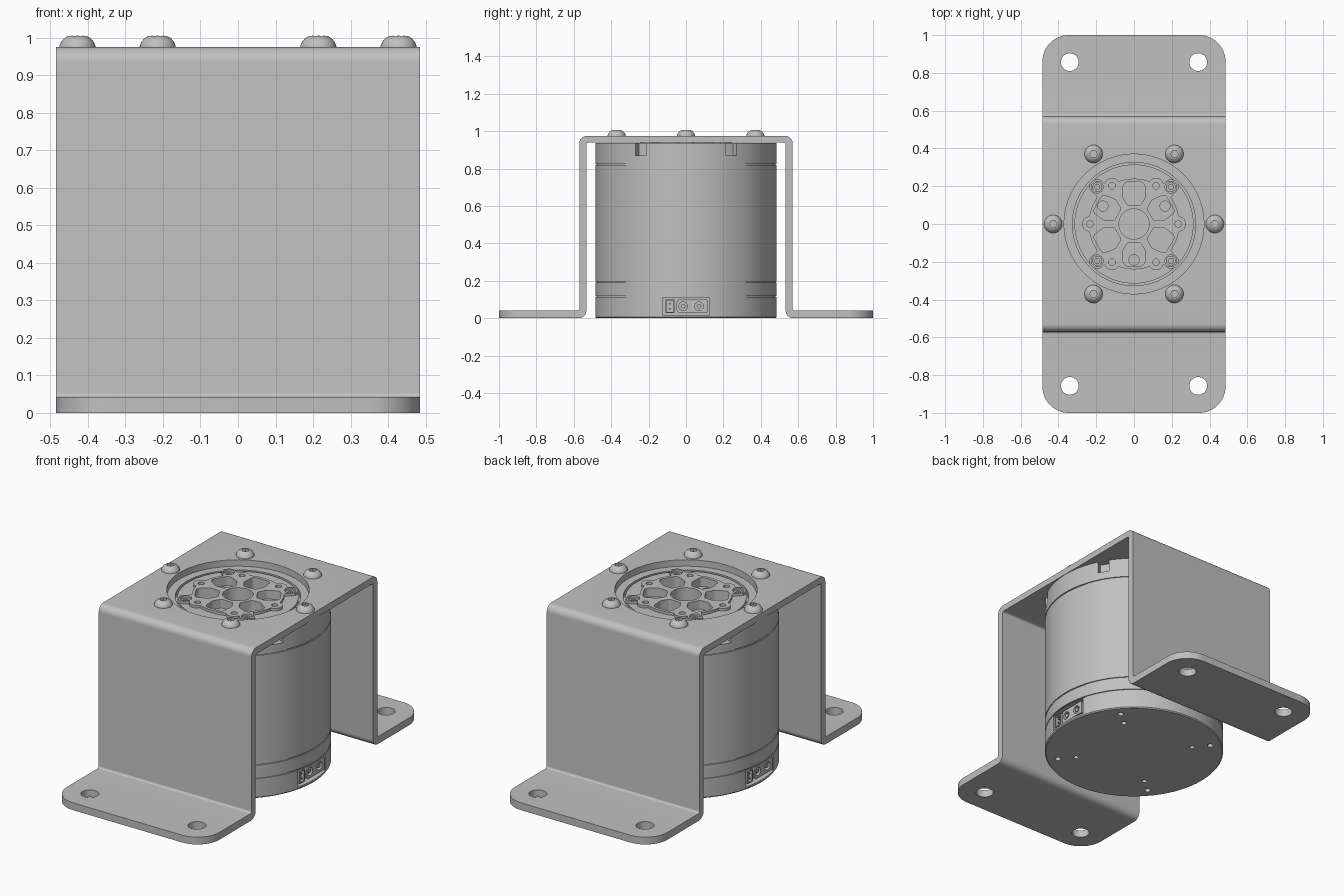
import bpy, bmesh
from math import sin, cos, tan, pi, radians, sqrt
from mathutils import Matrix, Vector

cube = bpy.data.objects.get("Cube")
if cube:
    bpy.data.objects.remove(cube, do_unlink=True)

GREY = (0.53, 0.53, 0.53, 1)
metal = bpy.data.materials.new("plain_grey")
metal.use_nodes = True
metal.diffuse_color = GREY
metal.node_tree.nodes["Principled BSDF"].inputs["Base Color"].default_value = GREY
SIDEWAYS = Matrix(((0, 0, 1, 0), (1, 0, 0, 0), (0, 1, 0, 0), (0, 0, 0, 1)))


def make(name, bm):
    bmesh.ops.remove_doubles(bm, verts=bm.verts, dist=1e-5)
    bmesh.ops.recalc_face_normals(bm, faces=bm.faces)
    mesh = bpy.data.meshes.new(name)
    bm.to_mesh(mesh)
    bm.free()
    mesh.materials.append(metal)
    ob = bpy.data.objects.new(name, mesh)
    bpy.context.collection.objects.link(ob)
    return ob


def prism(name, outline, low, high, matrix=None):
    bm = bmesh.new()
    face = bm.faces.new([bm.verts.new((p[0], p[1], low)) for p in outline])
    side = bmesh.ops.extrude_face_region(bm, geom=[face])
    verts = [g for g in side["geom"] if isinstance(g, bmesh.types.BMVert)]
    bmesh.ops.translate(bm, verts=verts, vec=(0, 0, high - low))
    if matrix:
        bm.transform(matrix)
    return make(name, bm)


def lathe(name, profile, n=128):
    bm = bmesh.new()
    rings = [[bm.verts.new((r * cos(2 * pi * i / n), r * sin(2 * pi * i / n), z))
              for i in range(n if r else 1)] for r, z in profile]
    for a, b in zip(rings, rings[1:]):
        for i in range(n):
            j = (i + 1) % n
            loop = [a[i % len(a)], a[j % len(a)], b[j % len(b)], b[i % len(b)]]
            bm.faces.new(list(dict.fromkeys(loop)))
    return make(name, bm)


def circle(x, y, r, n=32):
    return [(x + r * cos(2 * pi * i / n), y + r * sin(2 * pi * i / n)) for i in range(n)]


def polar(r, degrees):
    return r * cos(radians(degrees)), r * sin(radians(degrees))


def box(x, y):
    return [(x[0], y[0]), (x[1], y[0]), (x[1], y[1]), (x[0], y[1])]


def rounded(points, steps=8):
    """Outline with filleted corners from (x, y, radius) points."""
    out = []
    for i, (x, y, r) in enumerate(points):
        p = Vector((x, y))
        if not r:
            out.append(p)
            continue
        u = (Vector(points[i - 1][:2]) - p).normalized()
        v = (Vector(points[(i + 1) % len(points)][:2]) - p).normalized()
        half = u.angle(v) / 2
        c = p + (u + v).normalized() * r / sin(half)
        a, b = p + u * r / tan(half) - c, p + v * r / tan(half) - c
        sweep = a.angle(b)
        for k in range(steps + 1):
            s = k / steps * sweep
            out.append(c + (a * sin(sweep - s) + b * sin(s)) / sin(sweep))
    return out


def cut(targets, cutter, operation='DIFFERENCE'):
    for ob in targets:
        mod = ob.modifiers.new("cut", 'BOOLEAN')
        mod.operation, mod.solver, mod.object = operation, 'EXACT', cutter
        bpy.context.view_layer.objects.active = ob
        bpy.ops.object.modifier_apply(modifier=mod.name)
    bpy.data.objects.remove(cutter, do_unlink=True)


# Bent sheet bracket
half = [(-1.05, 0, 0), (-0.533, 0, 0.04), (-0.533, 0.938, 0.012)]
upper = [(0.57, 0.975, 0.04), (0.57, 0.042, 0.012), (1.05, 0.042, 0)]
mirror = lambda pts: [(-y, z, r) for y, z, r in reversed(pts)]
section = half + mirror(half) + upper[::-1] + mirror(upper)[::-1]
bracket = prism("bracket", rounded(section), -0.6, 0.6, SIDEWAYS)
plan = rounded([(x, y, 0.14) for x, y in box((-0.485, 0.485), (-1, 1))], 16)
cut([bracket], prism("plan_cutter", plan, -0.1, 1.1), 'INTERSECT')
cut([bracket], prism("opening_cutter", circle(0, 0, 0.37, 128), 0.8, 1.1))
for x in (-0.34, 0.34):
    for y in (-0.857, 0.857):
        cut([bracket], prism("hole_cutter", circle(x, y, 0.047), -0.1, 0.2))

# Motor body with seams and the ring gap around the rotor
R = 0.484
profile = [(0, 0), (R - 0.005, 0), (R, 0.006)]
for z in (0.115, 0.193, 0.822):
    profile += [(R, z - 0.003), (R - 0.006, z - 0.003), (R - 0.006, z + 0.003), (R, z + 0.003)]
profile += [(R, 0.937), (0.326, 0.937), (0.326, 0.91), (0.315, 0.91), (0.315, 0.935), (0, 0.935)]
motor = lathe("motor_body", profile)

# Notches in the upper rim
for k in range(6):
    turn = Matrix.Rotation(radians(30 + 60 * k), 4, 'Z')
    cut([motor], prism("notch_cutter", box((0.445, 0.6), (-0.032, 0.032)), 0.87, 1, turn))

# Mounting holes in the base
for k in range(4):
    for r, size in ((0.32, 0.014), (0.42, 0.016)):
        x, y = polar(r, 40 + 90 * k)
        cut([motor], prism("base_hole_cutter", circle(x, y, size, 20), -0.1, 0.04))

# Lobed hub on the rotor
bosses = [(0.233, 60 * k, 0.042) for k in range(6)] + [(0.276, 45 + 90 * k, 0.042) for k in range(4)]


def hub_radius(degrees):
    best = 0.24
    for d, angle, r in bosses:
        off = radians(degrees - angle)
        inside = r * r - (d * sin(off)) ** 2
        if inside > 0 and cos(off) > 0:
            best = max(best, d * cos(off) + sqrt(inside))
    return best


hub = prism("rotor_hub", [polar(hub_radius(a), a) for a in range(0, 360, 2)], 0.925, 0.95)
both = [motor, hub]

# Centre bore and six windows, every second one shallow with a round hole
cut(both, prism("bore_cutter", circle(0, 0, 0.08, 48), 0.8, 1))
side = [(0.1, 0.035, 0.012), (0.145, 0.062, 0.015), (0.222, 0.055, 0.025)]
window = rounded(side[::-1] + [(x, -y, r) for x, y, r in side], 5)
for k in range(6):
    turn = Matrix.Rotation(radians(30 + 60 * k), 4, 'Z')
    shallow = k % 2 == 0
    cut(both, prism("window_cutter", window, 0.9 if shallow else 0.85, 1, turn))
    if shallow:
        cut([motor], prism("round_cutter", circle(0.19, 0, 0.027), 0.84, 1, turn))

# Threaded holes and recessed screws in the bosses
for d, angle, r in bosses:
    x, y = polar(d, angle)
    screw = d > 0.25
    cut(both, prism("boss_cutter", circle(x, y, 0.031 if screw else 0.017, 24), 0.92, 1))
    if screw:
        head = prism("hub_screw", circle(x, y, 0.026, 24), 0.91, 0.94)
        cut([head], prism("socket_cutter", circle(x, y, 0.015, 6), 0.925, 1))

# Button head bolts with hex sockets
bolt = lathe("bolt", [(0, 0.97), (0.048, 0.97), (0.048, 0.978), (0.044, 0.988), (0.036, 0.998),
                      (0.025, 1.005), (0, 1.006)], 32)
cut([bolt], prism("socket_cutter", circle(0, 0, 0.02, 6), 0.985, 1.1))
for k in range(6):
    ob = bolt if k == 0 else bolt.copy()
    if k:
        bpy.context.collection.objects.link(ob)
    ob.location.x, ob.location.y = polar(0.428, 60 * k)

# Connector ports on both sides
for k in range(2):
    turn = Matrix.Rotation(pi * k, 4, 'Z')
    facing = turn @ SIDEWAYS
    cut([motor], prism("port_cutter", box((-0.125, 0.125), (0.016, 0.11)), 0.425, 0.6, facing))
    plug = prism("power_plug", rounded([(-0.05, 0.028, 0.02), (0.115, 0.028, 0.006),
                                        (0.115, 0.1, 0.006), (-0.05, 0.1, 0.02)]), 0.42, 0.468, facing)
    for y in (-0.015, 0.07):
        cut([plug], prism("pin_cutter", circle(y, 0.064, 0.023, 24), 0.44, 0.6, facing))
        prism("power_pin", circle(y, 0.064, 0.012, 16), 0.43, 0.465, facing)
    signal = prism("signal_plug", box((-0.11, -0.062), (0.028, 0.1)), 0.42, 0.468, facing)
    cut([signal], prism("slot_cutter", box((-0.104, -0.068), (0.034, 0.094)), 0.44, 0.6, facing))
    for z in (0.05, 0.078):
        prism("signal_pin", box((-0.09, -0.082), (z - 0.004, z + 0.004)), 0.43, 0.465, facing)

# Smooth curved walls, keep edges sharp
bpy.ops.object.select_all(action='DESELECT')
for ob in bpy.context.collection.objects:
    if ob.type == 'MESH' and metal.name in ob.data.materials:
        ob.select_set(True)
bpy.context.view_layer.objects.active = motor
bpy.ops.object.shade_smooth_by_angle(angle=radians(30))
